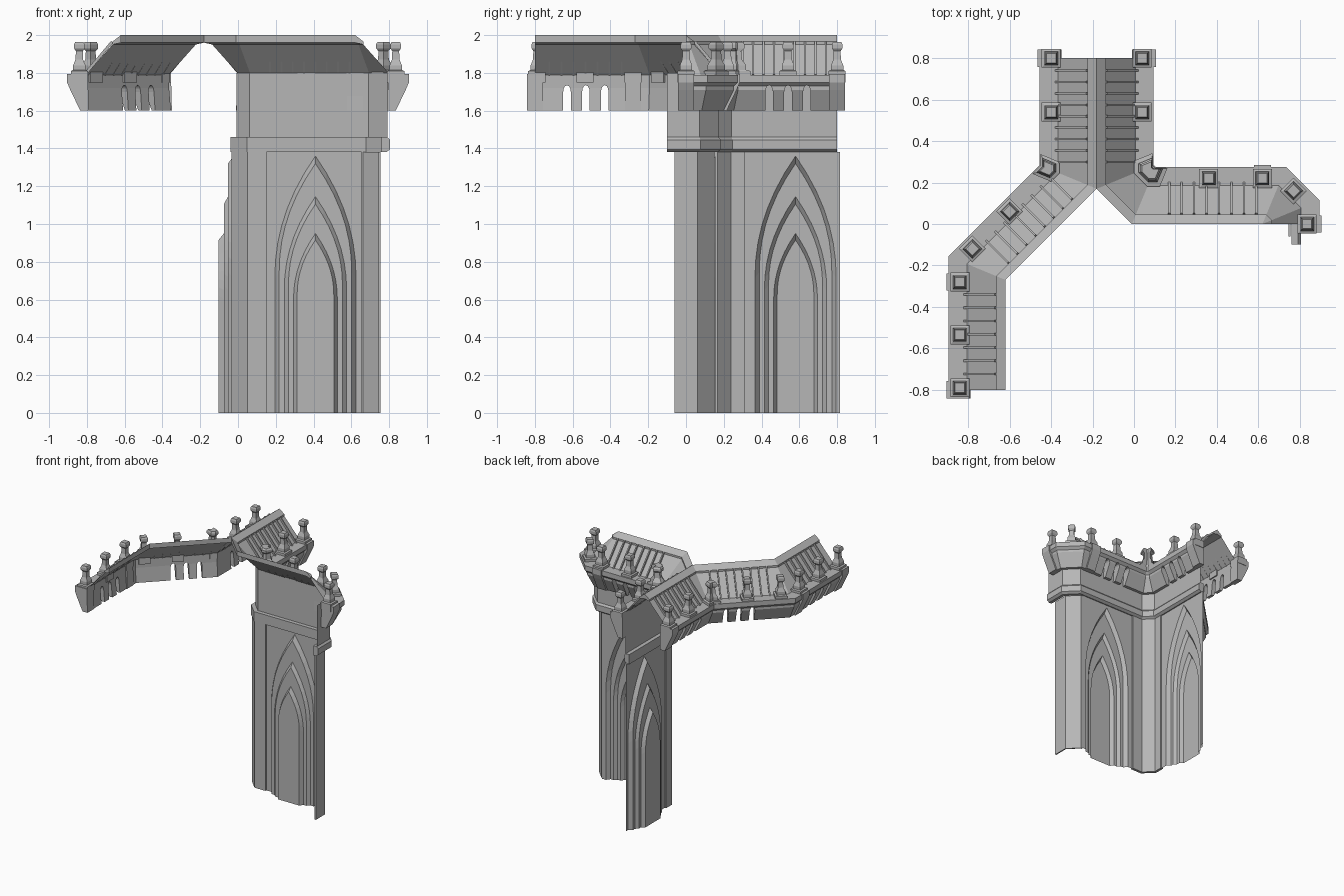
import bpy, bmesh, math
from mathutils import Vector

cube = bpy.data.objects.get("Cube")
if cube:
    bpy.data.objects.remove(cube, do_unlink=True)

stone = bpy.data.materials.new("grey_stone")
stone.use_nodes = True
stone.diffuse_color = (0.47, 0.47, 0.47, 1)
stone.node_tree.nodes["Principled BSDF"].inputs["Base Color"].default_value = (0.47, 0.47, 0.47, 1)


def finish(name, bm, closed=True):
    if closed:
        bmesh.ops.recalc_face_normals(bm, faces=bm.faces)
    mesh = bpy.data.meshes.new(name)
    bm.to_mesh(mesh)
    bm.free()
    mesh.materials.append(stone)
    ob = bpy.data.objects.new(name, mesh)
    bpy.context.collection.objects.link(ob)
    return ob


def normal(angle):
    return Vector((math.cos(math.radians(angle)), math.sin(math.radians(angle))))


def sweep(name, points, angles, profile, closed=True):
    """Sweep a profile of (outward offset, z) along a mitred plan path."""
    bm = bmesh.new()
    ns = [normal(a) for a in angles]
    miters = [ns[0]] + [(a + b) / (1 + a.dot(b)) for a, b in zip(ns, ns[1:])] + [ns[-1]]
    rings = []
    for p, m in zip(points, miters):
        rings.append([bm.verts.new((p[0] + m.x * o, p[1] + m.y * o, z)) for o, z in profile])
    count = len(profile)
    for i, (a, b) in enumerate(zip(rings, rings[1:])):
        out = Vector((ns[i].x, ns[i].y, 0.6))
        for j in range(count if closed else count - 1):
            k = (j + 1) % count
            f = bm.faces.new((a[j], b[j], b[k], a[k]))
            f.normal_update()
            if not closed and f.normal.dot(out) < 0:
                f.normal_flip()
    if closed:
        bm.faces.new(rings[0])
        bm.faces.new(rings[-1])
    bmesh.ops.remove_doubles(bm, verts=bm.verts, dist=0.0005)
    return finish(name, bm, closed)


def prism(bm, bottom, top):
    """Closed solid between two matching polygons."""
    a = [bm.verts.new(p) for p in bottom]
    b = [bm.verts.new(p) for p in top]
    bm.faces.new(a)
    bm.faces.new(b)
    for i in range(len(a)):
        j = (i + 1) % len(a)
        bm.faces.new((a[i], a[j], b[j], b[i]))


def place(base, angle, u, off, z):
    """Point at distance u along a wall, off outward from its base."""
    n = normal(angle)
    return (base[0] + n.x * off - n.y * u, base[1] + n.y * off + n.x * u, z)


# Ridge lines seen in plan
NORTH, FORK = (-0.18, 0.8), (-0.18, 0.17)
BEND, END = (-0.62, -0.27), (-0.62, -0.8)
TURN, HIP = (-0.01, 0), (0.62, 0)
LEFT = ([NORTH, FORK, BEND, END], [180, 135, 180])
RIGHT = ([NORTH, FORK, TURN, HIP, HIP, HIP], [0, 45, 90, 45, 0])
WALL = (RIGHT[0][:-1] + [(0.62, -0.1)], RIGHT[1])

ridge = [(0, 1.96), (0, 2.0), (0.045, 1.965), (0.045, 1.95)]
slope = [(0.03, 1.965), (0.195, 1.78)]
band = [(0.175, 1.6), (0.2, 1.6), (0.255, 1.71), (0.255, 1.73), (0.275, 1.75),
        (0.275, 1.79), (0.185, 1.79), (0.185, 1.72)]
bracket = [(0.17, 1.6), (0.215, 1.6), (0.268, 1.71), (0.285, 1.75), (0.285, 1.795), (0.175, 1.795)]

# Small arched openings under the eaves: base point, facing
NOTCHES = {
    "left": [((-0.18, 0.54), 180), ((-0.4, -0.05), 135), ((-0.62, -0.53), 180)],
    "right": [((-0.18, 0.54), 0), ((0.38, 0), 90)],
}

for side, (pts, angs) in (("left", LEFT), ("right", RIGHT)):
    sweep(side + "_ridge_cap", pts, angs, ridge)
    sweep(side + "_roof", pts, angs, slope, closed=False)
    eave = sweep(side + "_eave_band", pts, angs, band)
    bm = bmesh.new()
    for base, ang in NOTCHES[side]:
        for u in (-0.1, 0, 0.1):
            arch = [(0.02, 1.55)]
            arch += [(0.02 * math.cos(t * math.pi / 6), 1.70 + 0.035 * math.sin(t * math.pi / 6))
                     for t in range(7)]
            arch += [(-0.02, 1.55)]
            prism(bm, [place(base, ang, u + x, 0.1, z) for x, z in arch],
                  [place(base, ang, u + x, 0.4, z) for x, z in arch])
    cutter = finish("notch_cutter", bm)
    cutter.hide_render = True
    cut = eave.modifiers.new("notches", 'BOOLEAN')
    cut.operation, cut.solver, cut.object = 'DIFFERENCE', 'EXACT', cutter
    bpy.context.view_layer.objects.active = eave
    bpy.ops.object.modifier_apply(modifier=cut.name)
    bpy.data.objects.remove(cutter, do_unlink=True)

# Brackets beneath the end and corner pinnacles
for name, x, y, ang in (("north_left", -0.18, 0.8, 180), ("north_right", -0.18, 0.8, 0),
                        ("west_end", -0.62, -0.8, 180), ("west_corner", -0.62, -0.28, 180),
                        ("east_end", 0.62, 0.0, 0), ("east_corner", 0.62, 0.0, 90)):
    sweep(name + "_bracket", [(x - 0.042 * normal(ang).y, y + 0.042 * normal(ang).x),
                              (x + 0.042 * normal(ang).y, y - 0.042 * normal(ang).x)], [ang], bracket)

# Roof battens: first base point, facing, step along the wall, count
bm = bmesh.new()
for base, ang, step, count in (((-0.18, 0.74), 180, 0.055, 9), ((-0.18, 0.74), 0, -0.055, 9),
                               ((-0.265, 0.085), 135, 0.062, 8), ((-0.62, -0.34), 180, 0.064, 7),
                               ((0.17, 0), 90, -0.06, 8)):
    for i in range(count):
        rows = []
        for off, z in ((0.045, 1.962), (0.195, 1.784)):
            rows.append([place(base, ang, i * step + du, off + lift, z + lift)
                         for du, lift in ((-0.005, -0.004), (0.005, -0.004), (0.005, 0.007), (-0.005, 0.007))])
        prism(bm, rows[0], rows[1])
finish("roof_battens", bm)


def pinnacle(name, outline):
    """Stack scaled copies of a plan outline into a plinth, shaft and cap."""
    cx = sum(p[0] for p in outline) / len(outline)
    cy = sum(p[1] for p in outline) / len(outline)
    bm = bmesh.new()
    rings = []
    for s, z in ((1, 1.75), (1, 1.81), (0.72, 1.815), (0.72, 1.84), (0.45, 1.87), (0.4, 1.915),
                 (0.62, 1.93), (0.62, 1.95), (0.5, 1.963)):
        rings.append([bm.verts.new((cx + (x - cx) * s, cy + (y - cy) * s, z)) for x, y in outline])
    for a, b in zip(rings, rings[1:]):
        for i in range(len(a)):
            j = (i + 1) % len(a)
            bm.faces.new((a[i], a[j], b[j], b[i]))
    bm.faces.new(rings[0])
    bm.faces.new(rings[-1])
    finish(name, bm)


# Square pinnacles along the eaves
for i, (x, y, ang) in enumerate(((-0.4, 0.8, 0), (-0.4, 0.54, 0), (0.04, 0.8, 0), (0.04, 0.54, 0),
                                 (-0.6, 0.06, 45), (-0.78, -0.12, 45), (-0.84, -0.28, 0),
                                 (-0.84, -0.535, 0), (-0.84, -0.79, 0), (0.36, 0.22, 0),
                                 (0.62, 0.22, 0), (0.77, 0.16, 45), (0.835, 0, 0))):
    pinnacle("pinnacle_%d" % (i + 1), [(x + 0.064 * normal(ang + q).x, y + 0.064 * normal(ang + q).y)
                                       for q in (45, 135, 225, 315)])

# Bent pinnacles where the wings meet
for name, turn, ends in (("left_bent_pinnacle", (180, 135), (0.055, 0.055)),
                         ("right_bent_pinnacle", (0, 45, 90), (0.06, 0.06))):
    corners = [FORK] if len(turn) == 2 else [FORK, TURN]
    sides = []
    for off in (0.18, 0.27):
        mids = []
        for c, a, b in zip(corners, turn, turn[1:]):
            m = (normal(a) + normal(b)) / (1 + normal(a).dot(normal(b)))
            mids.append((c[0] + m.x * off, c[1] + m.y * off))
        tail = (mids[-1][0] + ends[1], mids[-1][1]) if len(turn) == 3 else \
            (mids[-1][0] - 0.04, mids[-1][1] - 0.04)
        sides.append([(mids[0][0], mids[0][1] + ends[0])] + mids + [tail])
    pinnacle(name, sides[0] + sides[1][::-1])

# Upper wall, string course and corner piers
sweep("upper_wall", *WALL, [(0.172, 1.45), (0.172, 1.8)], closed=False)
sweep("string_course", *WALL, [(0.14, 1.38), (0.165, 1.38), (0.185, 1.395), (0.185, 1.445),
                               (0.172, 1.46), (0.14, 1.46)])
sweep("inner_corner_pier", [(-0.18, 0.31), FORK, TURN, (0.15, 0)], [0, 45, 90],
      [(0.145, 0), (0.167, 0), (0.167, 1.38), (0.145, 1.38)])
sweep("end_pier", [(0.655, 0), (0.605, 0), (0.605, 0), (0.605, -0.06)], [90, 45, 0],
      [(0.14, 0), (0.15, 0), (0.15, 1.38), (0.14, 1.38)])


def arch_loop(half, tip):
    """Pointed arch outline from the left foot over the tip to the right foot."""
    rise = 3 * half
    left = [(-half, 0)]
    left += [(-half * (1 - (t / 7) ** 2.1), tip - rise + rise * t / 7) for t in range(8)]
    return left + [(-x, z) for x, z in left[-2::-1]]


def arched_wall(name, base, ang, lo, hi):
    """Wall panel with three nested, ever deeper pointed recesses."""
    bm = bmesh.new()

    def vert(u, z, depth):
        return bm.verts.new(place(base, ang, u, 0.157 - depth, z))

    loops = [[vert(u, z, d) for u, z in arch_loop(h, tip)]
             for h, tip, d in ((0.215, 1.36, 0), (0.192, 1.32, 0.03), (0.165, 1.145, 0.03),
                               (0.143, 1.105, 0.052), (0.116, 0.95, 0.052), (0.097, 0.915, 0.08))]
    mid = len(loops[0]) // 2
    crown = vert(0, 1.38, 0)
    bm.faces.new([vert(lo, 0, 0), *loops[0][:mid + 1], crown, vert(lo, 1.38, 0)])
    bm.faces.new([*loops[0][mid:], vert(hi, 0, 0), vert(hi, 1.38, 0), crown])
    for a, b in zip(loops, loops[1:]):
        for i in range(len(a) - 1):
            bm.faces.new((a[i], b[i], b[i + 1], a[i + 1]))
    bm.faces.new(loops[-1])
    n = normal(ang).to_3d()
    bm.normal_update()
    bmesh.ops.recalc_face_normals(bm, faces=bm.faces)
    bm.normal_update()
    if sum(f.normal.dot(n) * f.calc_area() for f in bm.faces) < 0:
        bmesh.ops.reverse_faces(bm, faces=bm.faces)
    finish(name, bm, closed=False)


arched_wall("north_arched_wall", (-0.18, 0.58), 0, -0.28, 0.235)
arched_wall("east_arched_wall", (0.41, 0), 90, -0.25, 0.27)
